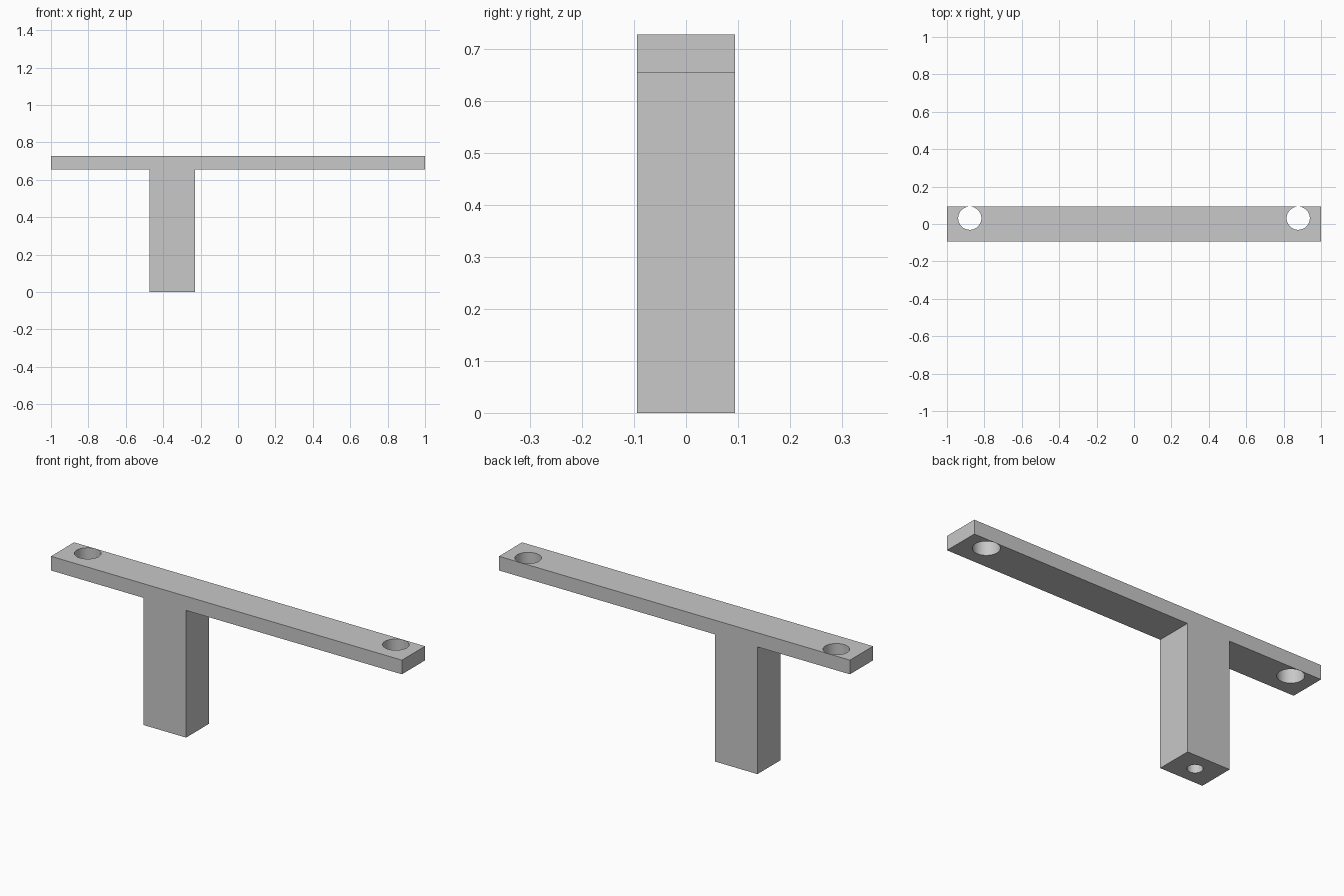
import bpy
import bmesh

cube = bpy.data.objects.get("Cube")
if cube:
    bpy.data.objects.remove(cube, do_unlink=True)

HALF_LENGTH = 1.0
HALF_DEPTH = 0.094
BAR_BOTTOM, BAR_TOP = 0.655, 0.728
POST_LEFT, POST_RIGHT = -0.473, -0.23
POST_CENTRE = (POST_LEFT + POST_RIGHT) / 2

# Single grey finish
grey = bpy.data.materials.new("plain grey")
grey.use_nodes = True
colour = (0.58, 0.58, 0.58, 1)
grey.diffuse_color = colour
grey.node_tree.nodes["Principled BSDF"].inputs["Base Color"].default_value = colour

# T-shaped bracket: front outline extruded through its depth
outline = [
    (-HALF_LENGTH, BAR_TOP), (-HALF_LENGTH, BAR_BOTTOM),
    (POST_LEFT, BAR_BOTTOM), (POST_LEFT, 0),
    (POST_RIGHT, 0), (POST_RIGHT, BAR_BOTTOM),
    (HALF_LENGTH, BAR_BOTTOM), (HALF_LENGTH, BAR_TOP),
]
bm = bmesh.new()
front = bm.faces.new([bm.verts.new((x, -HALF_DEPTH, z)) for x, z in outline])
back = bmesh.ops.extrude_face_region(bm, geom=[front])
moved = [v for v in back["geom"] if isinstance(v, bmesh.types.BMVert)]
bmesh.ops.translate(bm, verts=moved, vec=(0, 2 * HALF_DEPTH, 0))
bmesh.ops.recalc_face_normals(bm, faces=bm.faces)
mesh = bpy.data.meshes.new("mounting_bracket")
bm.to_mesh(mesh)
bm.free()
mesh.materials.append(grey)
bracket = bpy.data.objects.new("mounting_bracket", mesh)
bpy.context.collection.objects.link(bracket)


def drill(name, x, y, radius, bottom, top):
    """Cut a vertical round hole into the bracket."""
    bpy.ops.mesh.primitive_cylinder_add(
        vertices=64, radius=radius, depth=top - bottom,
        location=(x, y, (bottom + top) / 2))
    cutter = bpy.context.object
    cutter.name = name
    cutter.hide_render = True
    cutter.data.materials.append(grey)
    cut = bracket.modifiers.new(name, "BOOLEAN")
    cut.operation = "DIFFERENCE"
    cut.solver = "EXACT"
    cut.object = cutter
    bpy.ops.object.select_all(action="DESELECT")
    bracket.select_set(True)
    bpy.context.view_layer.objects.active = bracket
    bpy.ops.object.modifier_apply(modifier=name)
    bpy.data.objects.remove(cutter, do_unlink=True)


# Through holes near both bar ends, set towards the back
for side, name in ((-1, "right_hole"), (1, "left_hole")):
    drill(name, side * 0.878, 0.031, 0.062, BAR_BOTTOM - 0.1, BAR_TOP + 0.1)

# Blind screw hole under the post
drill("post_hole", POST_CENTRE, 0, 0.036, -0.1, 0.3)

bpy.ops.object.shade_smooth_by_angle()
